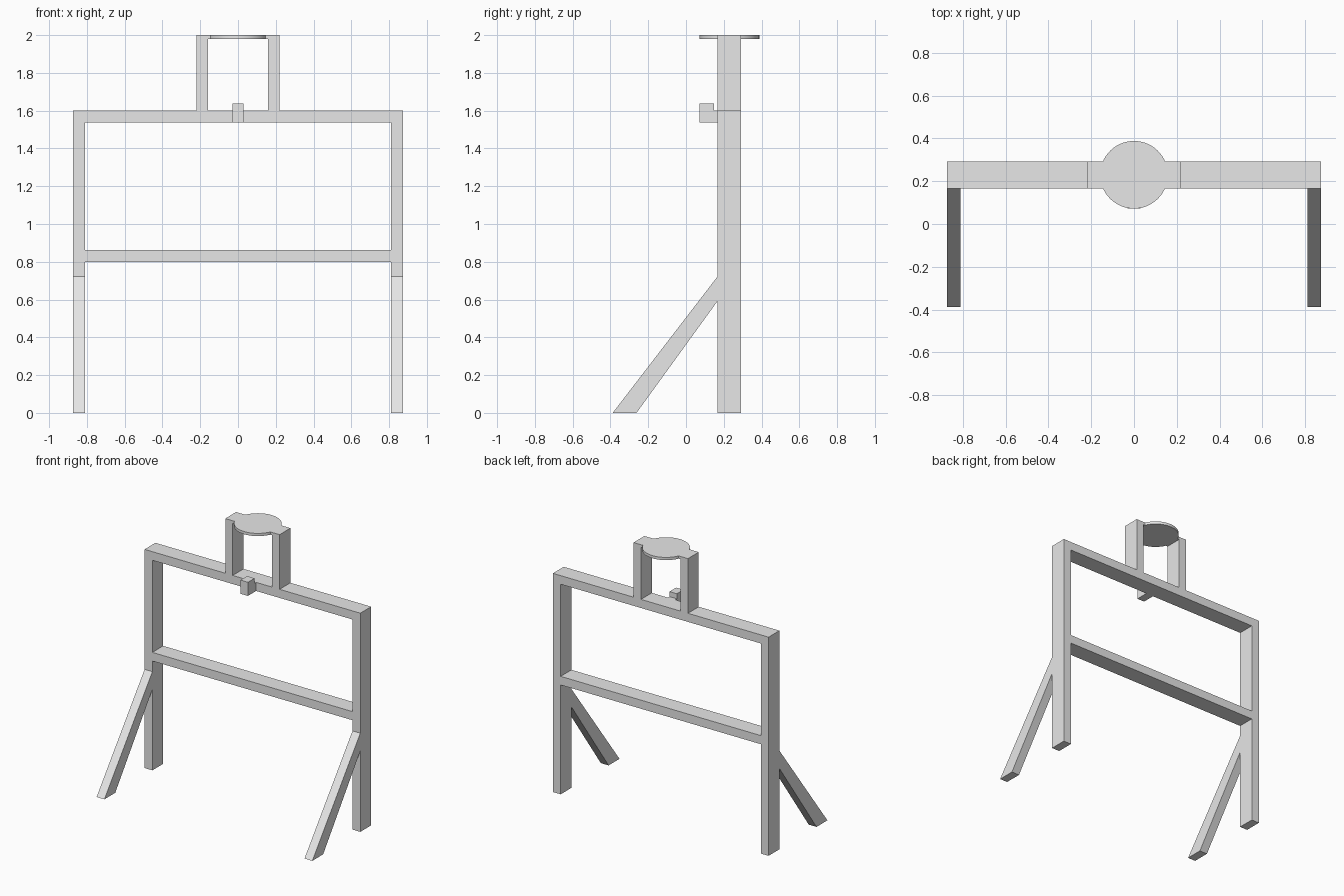
import bpy
import bmesh
from math import asin, cos, sin, pi
from mathutils import Vector

cube = bpy.data.objects.get("Cube")
if cube:
    bpy.data.objects.remove(cube, do_unlink=True)

grey = bpy.data.materials.new("plain_grey")
grey.use_nodes = True
colour = (0.8, 0.8, 0.8, 1)
grey.diffuse_color = colour
grey.node_tree.nodes["Principled BSDF"].inputs["Base Color"].default_value = colour

# Maps a flat outline (u, v) and a depth d to model space
PLANES = {
    "x": lambda u, v, d: Vector((d, u, v)),
    "y": lambda u, v, d: Vector((u, d, v)),
    "z": lambda u, v, d: Vector((u, v, d)),
}


def prism(name, loops, axis, start, end, smooth=False):
    """Extrude an outline, with any further loops as holes, along an axis."""
    place = PLANES[axis]
    bm = bmesh.new()
    edges = []
    for loop in loops:
        verts = [bm.verts.new(place(u, v, start)) for u, v in loop]
        edges += [bm.edges.new((a, b)) for a, b in zip(verts, verts[1:] + verts[:1])]
    if len(loops) == 1:
        bm.faces.new(verts)
    else:
        bmesh.ops.triangle_fill(bm, edges=edges, use_beauty=True)
    result = bmesh.ops.extrude_face_region(bm, geom=bm.faces[:], use_keep_orig=True)
    moved = [g for g in result["geom"] if isinstance(g, bmesh.types.BMVert)]
    bmesh.ops.translate(bm, verts=moved, vec=place(0, 0, end - start))
    bmesh.ops.recalc_face_normals(bm, faces=bm.faces[:])
    mesh = bpy.data.meshes.new(name)
    bm.to_mesh(mesh)
    bm.free()
    mesh.materials.append(grey)
    obj = bpy.data.objects.new(name, mesh)
    bpy.context.collection.objects.link(obj)
    if smooth:
        bpy.ops.object.select_all(action="DESELECT")
        obj.select_set(True)
        bpy.context.view_layer.objects.active = obj
        bpy.ops.object.shade_smooth_by_angle()
    return obj


def rectangle(half, low, high):
    return [(-half, low), (half, low), (half, high), (-half, high)]


# Main dimensions
outer, inner = 0.873, 0.81
neck, neck_inner = 0.22, 0.16
front, back = 0.167, 0.292
rail_low, rail_top = 0.8, 1.6
plate_low, top = 1.98, 2.0

# Upright frame: two legs, two rails and the raised neck in one slab
half = [(inner, rail_low), (inner, 0), (outer, 0), (outer, rail_top),
        (neck, rail_top), (neck, top)]
outline = half + [(-x, z) for x, z in reversed(half)]
window = rectangle(inner, 0.863, 1.537)
neck_opening = rectangle(neck_inner, rail_top, plate_low)
prism("frame", [outline, window, neck_opening], "y", front, back)

# Round top plate: the curved edges standing out in front and behind
radius, centre = 0.158, 0.23
for name, side, edge in (("plate_front", -1, front), ("plate_back", 1, back)):
    a = asin(abs(edge - centre) / radius)
    steps = 28
    angles = [a + (pi - 2 * a) * i / steps for i in range(steps + 1)]
    arc = [(radius * cos(t), centre + side * radius * sin(t)) for t in angles]
    prism(name, [arc], "z", plate_low, top, smooth=True)

# Slanted front struts
strut = [(-0.388, 0), (-0.262, 0), (front, 0.592), (front, 0.722)]
prism("left_strut", [strut], "x", inner, outer)
prism("right_strut", [strut], "x", -outer, -inner)

# Small stepped block on the front of the upper rail
block = [(0.072, 1.537), (front, 1.537), (front, rail_top),
         (0.148, rail_top), (0.148, 1.637), (0.072, 1.637)]
prism("rail_block", [block], "x", -0.03, 0.03)
